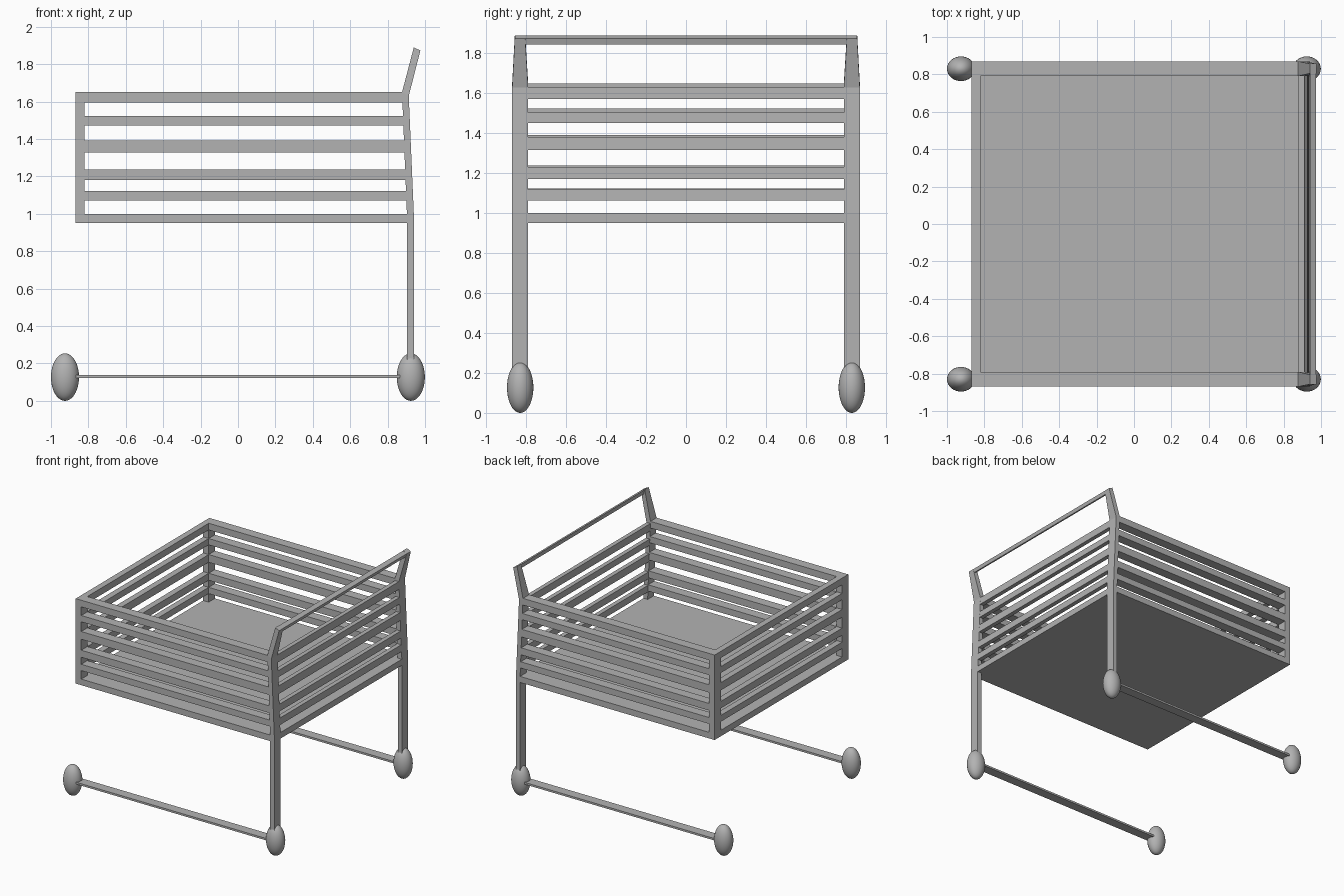
import bpy, bmesh

if "Cube" in bpy.data.objects:
    bpy.data.objects.remove(bpy.data.objects["Cube"])

grey = bpy.data.materials.new("grey metal")
grey.diffuse_color = (0.45, 0.45, 0.45, 1)
grey.use_nodes = True
grey.node_tree.nodes["Principled BSDF"].inputs["Base Color"].default_value = grey.diffuse_color


def finish(name, bm):
    bmesh.ops.recalc_face_normals(bm, faces=bm.faces)
    me = bpy.data.meshes.new(name)
    bm.to_mesh(me)
    bm.free()
    me.materials.append(grey)
    ob = bpy.data.objects.new(name, me)
    bpy.context.collection.objects.link(ob)
    return ob


def prism(name, profile, y0, y1):
    """Extrude an (x, z) profile from y0 to y1; each y is a number or one per point."""
    bm = bmesh.new()
    n = len(profile)
    ends = []
    for y in (y0, y1):
        ys = y if isinstance(y, (list, tuple)) else [y] * n
        ends.append([bm.verts.new((x, yy, z)) for (x, z), yy in zip(profile, ys)])
    a, b = ends
    bm.faces.new(a)
    bm.faces.new(b[::-1])
    for i in range(n):
        j = (i + 1) % n
        bm.faces.new((a[i], a[j], b[j], b[i]))
    return finish(name, bm)


def rect(x0, x1, z0, z1):
    return [(x0, z0), (x1, z0), (x1, z1), (x0, z1)]


LEFT, LEFT_IN = -0.87, -0.82      # left wall
OUT, IN = 0.87, 0.79              # side walls in y
BASE, FLOOR, TOP = 0.95, 1.0, 1.65


def lean_in(z):                   # inner face of the leaning handle-side wall
    return 0.903 - 0.026 * max(0, z - FLOOR) / 0.65


def lean_out(z):                  # outer face of the same wall
    return 0.94 - 0.028 * max(0, z - FLOOR) / 0.65


# Floor tray, with its edge forming the lowest rail
prism("floor", rect(LEFT, 0.903, BASE, FLOOR), -OUT, OUT)
prism("handle_side_bottom_rail", rect(0.903, 0.94, BASE, FLOOR), -IN, IN)

# Basket slats on all four walls
slats = [(1.07, 1.122), (1.18, 1.238), (1.328, 1.392), (1.472, 1.524), (1.595, TOP)]
lean_slats = [(1.062, 1.118), (1.172, 1.23), (1.315, 1.38), (1.45, 1.503), (1.57, 1.632)]
for i, (z0, z1) in enumerate(slats):
    prism(f"left_slat_{i}", rect(LEFT, LEFT_IN, z0, z1), -IN, IN)
    side = [(LEFT_IN, z0), (lean_in(z0), z0), (lean_in(z1), z1), (LEFT_IN, z1)]
    for word, s in (("front", -1), ("back", 1)):
        prism(f"{word}_slat_{i}", side, s * IN, s * OUT)
for i, (z0, z1) in enumerate(lean_slats):
    prism(f"handle_side_slat_{i}",
          [(lean_in(z0), z0), (lean_out(z0), z0), (lean_out(z1), z1), (lean_in(z1), z1)], -IN, IN)

# Posts, legs, handle uprights, wheels and wheel rods on both sides
leg = [(0.903, 0.13), (0.94, 0.13), (0.94, FLOOR), (0.913, 1.63), (0.877, TOP), (0.903, FLOOR)]
upright = [(0.877, TOP), (0.913, 1.63), (0.975, 1.873), (0.94, 1.89)]
for word, s in (("front", -1), ("back", 1)):
    prism(f"{word}_corner_post", rect(LEFT, LEFT_IN, FLOOR, TOP), s * IN, s * OUT)
    prism(f"{word}_leg", leg, s * IN, s * OUT)
    prism(f"{word}_handle_upright", upright,
          [s * IN, s * IN, s * 0.805, s * 0.805], [s * OUT, s * OUT, s * 0.857, s * 0.857])
    prism(f"{word}_wheel_rod", rect(-0.92, 0.903, 0.122, 0.138), s * IN, s * OUT)
    for end, x in (("left", -0.925), ("right", 0.924)):
        bm = bmesh.new()
        bmesh.ops.create_uvsphere(bm, u_segments=32, v_segments=24, radius=1)
        bmesh.ops.scale(bm, vec=(0.075, 0.066, 0.127), verts=bm.verts)
        bmesh.ops.translate(bm, vec=(x, s * 0.83, 0.127), verts=bm.verts)
        for f in bm.faces:
            f.smooth = True
        finish(f"{word}_{end}_wheel", bm)

# Handle bar across the uprights
prism("handle_bar", [(0.94, 1.888), (0.974, 1.873), (0.966, 1.845), (0.948, 1.85)], -0.806, 0.806)
